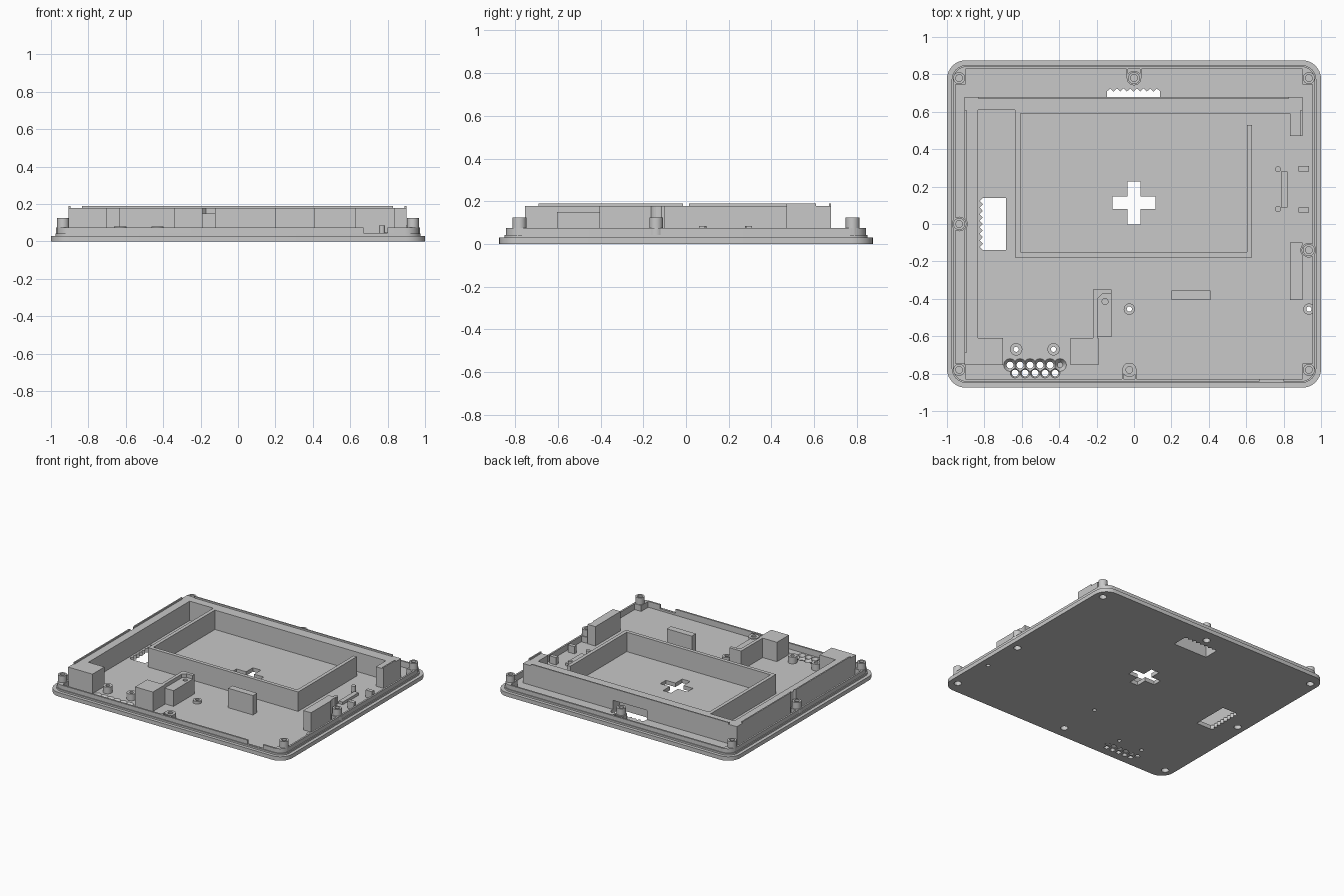
import bpy, bmesh, math

if "Cube" in bpy.data.objects:
    bpy.data.objects.remove(bpy.data.objects["Cube"])

grey = bpy.data.materials.new("light_grey")
grey.diffuse_color = (0.58, 0.58, 0.58, 1)
grey.use_nodes = True
grey.node_tree.nodes["Principled BSDF"].inputs["Base Color"].default_value = grey.diffuse_color


def mesh_object(name, bm):
    bmesh.ops.recalc_face_normals(bm, faces=bm.faces)
    me = bpy.data.meshes.new(name)
    bm.to_mesh(me)
    bm.free()
    me.materials.append(grey)
    ob = bpy.data.objects.new(name, me)
    bpy.context.collection.objects.link(ob)
    return ob


def add_prism(bm, pts, z0, z1):
    """Closed solid from a flat outline."""
    low = [bm.verts.new((x, y, z0)) for x, y in pts]
    high = [bm.verts.new((x, y, z1)) for x, y in pts]
    bm.faces.new(low[::-1])
    bm.faces.new(high)
    for i in range(len(pts)):
        j = (i + 1) % len(pts)
        bm.faces.new((low[i], low[j], high[j], high[i]))


def prism(name, pts, z0, z1):
    bm = bmesh.new()
    add_prism(bm, pts, z0, z1)
    return mesh_object(name, bm)


def rect(x0, x1, y0, y1):
    return [(x0, y0), (x1, y0), (x1, y1), (x0, y1)]


def box(name, x0, x1, y0, y1, z0, z1):
    return prism(name, rect(x0, x1, y0, y1), z0, z1)


def rounded(hx, hy, r, n=8):
    pts = []
    for k, (sx, sy) in enumerate([(1, 1), (-1, 1), (-1, -1), (1, -1)]):
        for i in range(n + 1):
            a = (k + i / n) * math.pi / 2
            pts.append((sx * (hx - r) + r * math.cos(a), sy * (hy - r) + r * math.sin(a)))
    return pts


def cones(name, spots, r0, r1, z0, z1, seg=24):
    """Matching cylinders or cones at several spots, in one object."""
    bm = bmesh.new()
    for x, y in spots:
        geo = bmesh.ops.create_cone(bm, cap_ends=True, segments=seg, radius1=r0, radius2=r1, depth=z1 - z0)
        bmesh.ops.translate(bm, verts=geo["verts"], vec=(x, y, (z0 + z1) / 2))
    return mesh_object(name, bm)


def cut(ob, *cutters):
    for c in cutters:
        c.hide_render = True
        c.hide_viewport = True
        c.display_type = 'WIRE'
        m = ob.modifiers.new(c.name, 'BOOLEAN')
        m.operation = 'DIFFERENCE'
        m.solver = 'EXACT'
        m.object = c


def smooth(ob):
    bpy.ops.object.select_all(action='DESELECT')
    ob.select_set(True)
    bpy.context.view_layer.objects.active = ob
    bpy.ops.object.shade_smooth_by_angle()


FLOOR, TOP, LOW = 0.03, 0.178, 0.075

# Fixing positions
corners = [(sx * .935, sy * .78) for sx in (-1, 1) for sy in (-1, 1)]
mids = [(0, .78), (-.935, 0), (.935, -.14)]
tall = corners + mids
short = [(-.025, -.78)]
through = [(-.63, -.67), (-.43, -.67), (-.025, -.455), (.935, -.455)]

# Base plate and the thin lip around it
plate = prism("base_plate", rounded(1, .875, .1), 0, FLOOR)
lip = prism("rim_lip", rounded(.968, .843, .075), FLOOR, LOW)
cut(lip, prism("lip_inside_cutter", rounded(.955, .83, .062), 0, .2),
    box("lip_gap_cutter", .67, .8, -.9, -.8, .045, .2))
ledge = prism("rim_ledge", rounded(.975, .85, .08), FLOOR, .043)
cut(ledge, prism("ledge_inside_cutter", rounded(.956, .831, .063), 0, .2))

# Toothed slots and cross-shaped opening
teeth = 8
left_slot = [(-.685, -.14), (-.685, .14)]
left_slot += [(-.825 if i % 2 else -.808, .14 - .28 * i / (2 * teeth)) for i in range(2 * teeth + 1)]
back_slot = [(-.145, .6), (.14, .6)]
back_slot += [(.14 - .285 * i / (2 * teeth), .725 if i % 2 else .708) for i in range(2 * teeth + 1)]
cx, cy, a, b = 0, .113, .115, .034
cross = [(cx + x, cy + y) for x, y in [
    (-b, -a), (b, -a), (b, -b), (a, -b), (a, b), (b, b),
    (b, a), (-b, a), (-b, b), (-a, b), (-a, -b), (-b, -b)]]
cut(plate,
    prism("left_slot_cutter", left_slot, -.1, .1),
    prism("back_slot_cutter", back_slot, -.1, .1),
    prism("cross_cutter", cross, -.1, .1),
    cones("screw_clearance_cutter", through, .014, .014, -.1, .2),
    cones("screw_well_cutter", tall + short, .026, .026, -.1, .06))

# Sound holes, flared toward the inside; neighbours overlap, so alternate ones share a cutter
upper = [(-.663 + .0535 * i, -.754) for i in range(6)]
lower = [(-.636 + .0535 * i, -.797) for i in range(5)]
cut(plate, cones("sound_hole_cutter", upper + lower, .018, .018, -.1, .1))
for row, r in ((upper, .036), (lower, .027)):
    for k in (0, 1):
        cut(plate, cones("sound_flare_cutter", row[k::2], .015, r, .004, .033))

# Tall outer walls along the back and the left side
back = prism("back_wall", [(-.905, .68), (-.905, .61), (-.61, .61), (-.61, .59), (.835, .59),
                           (.835, .47), (.9, .47), (.9, .68)], FLOOR, TOP)
cut(back, box("back_wall_opening_cutter", -.145, .14, .6, .7, 0, .1))
left = box("left_wall", -.905, -.835, -.755, .61, FLOOR, TOP)
box("back_wall_ridge", -.835, .83, .67, .68, TOP, .19)
left_ridge = box("left_wall_ridge", -.905, -.895, -.69, .61, TOP, .19)
box("right_wall_ridge", .89, .9, .47, .61, TOP, .19)

# Thin screen frame
box("frame_left_wall", -.635, -.608, -.178, .61, FLOOR, TOP)
box("frame_front_wall", -.608, .605, -.178, -.15, FLOOR, TOP)
box("frame_right_wall", .605, .632, -.178, .53, FLOOR, TOP)

# Support blocks
box("front_left_block", -.835, -.70, -.755, -.61, FLOOR, TOP)
box("front_middle_block", -.34, -.19, -.755, -.61, FLOOR, TOP)
box("floor_block", .2, .41, -.405, -.355, FLOOR, TOP)
right_block = box("right_block", .835, .9, -.405, -.1, FLOOR, TOP)

# Hollows in the walls that clear the side posts
for ob in (left, left_ridge, right_block):
    cut(ob, cones(ob.name + "_post_clearance_cutter", mids[1:], .043, .043, 0, .3))

# Holder with a tall side wall and a lower seat
prism("holder_wall", [(-.22, -.61), (-.195, -.61), (-.195, -.40), (-.17, -.375), (-.12, -.375),
                      (-.12, -.35), (-.22, -.35)], FLOOR, TOP)
seat = prism("holder_seat", [(-.195, -.605), (-.12, -.605), (-.12, -.375), (-.17, -.375), (-.195, -.40)],
             FLOOR, .15)
cut(seat, cones("holder_hole_cutter", [(-.155, -.415)], .016, .016, .1, .3))

# Tall posts, hollow from below, with a shallow recess on top
posts = cones("posts", tall, .032, .032, FLOOR, .125)
cut(posts, cones("post_recess_cutter", tall, .018, .018, .11, .2),
    cones("post_well_cutter", tall, .026, .026, 0, .09))

# Low bosses
bosses = cones("screw_bosses", through[:2], .033, .033, FLOOR, .08)
rings = cones("screw_rings", through[2:], .03, .03, FLOOR, .05)
for ob in (bosses, rings):
    cut(ob, cones(ob.name + "_bore_cutter", through, .014, .014, 0, .2))
short_boss = cones("front_boss", short, .038, .038, FLOOR, LOW)
cut(short_boss, cones("front_boss_recess_cutter", short, .018, .018, .065, .2),
    cones("front_boss_well_cutter", short, .026, .026, 0, .055))

# Collars and webs joining posts to the rim
collars = cones("post_collars", mids, .039, .039, FLOOR, LOW)
cut(collars, cones("collar_bore_cutter", mids, .03, .03, 0, .2))
for sx in (-1, 1):
    box("back_post_web", sx * .0355 - .0035, sx * .0355 + .0035, .78, .832, FLOOR, LOW)
    box("front_boss_web", -.025 + sx * .0345 - .0035, -.025 + sx * .0345 + .0035, -.832, -.78, FLOOR, LOW)

# Filled pads under the corner posts
for x, y in corners:
    sx, sy = math.copysign(1, x), math.copysign(1, y)
    pad = prism("corner_pad", [(sx * px, sy * py) for px, py in [
        (.9, .745), (.957, .745), (.957, .79), (.94, .817), (.915, .832), (.9, .832)]], FLOOR, LOW)
    cut(pad, cones("corner_pad_bore_cutter", [(x, y)], .03, .03, 0, .2))

# Small switch mount on the right
pins = cones("switch_pins", [(.77, .293), (.77, .08)], .016, .016, FLOOR, .085, 16)
box("switch_bar", .787, .822, .088, .28, FLOOR, .05)
for y in (.075, .295):
    box("switch_stop", .88, .935, y - .014, y + .014, FLOOR, .085)

for ob in (plate, lip, ledge, posts, bosses, rings, short_boss, collars, pins):
    smooth(ob)
